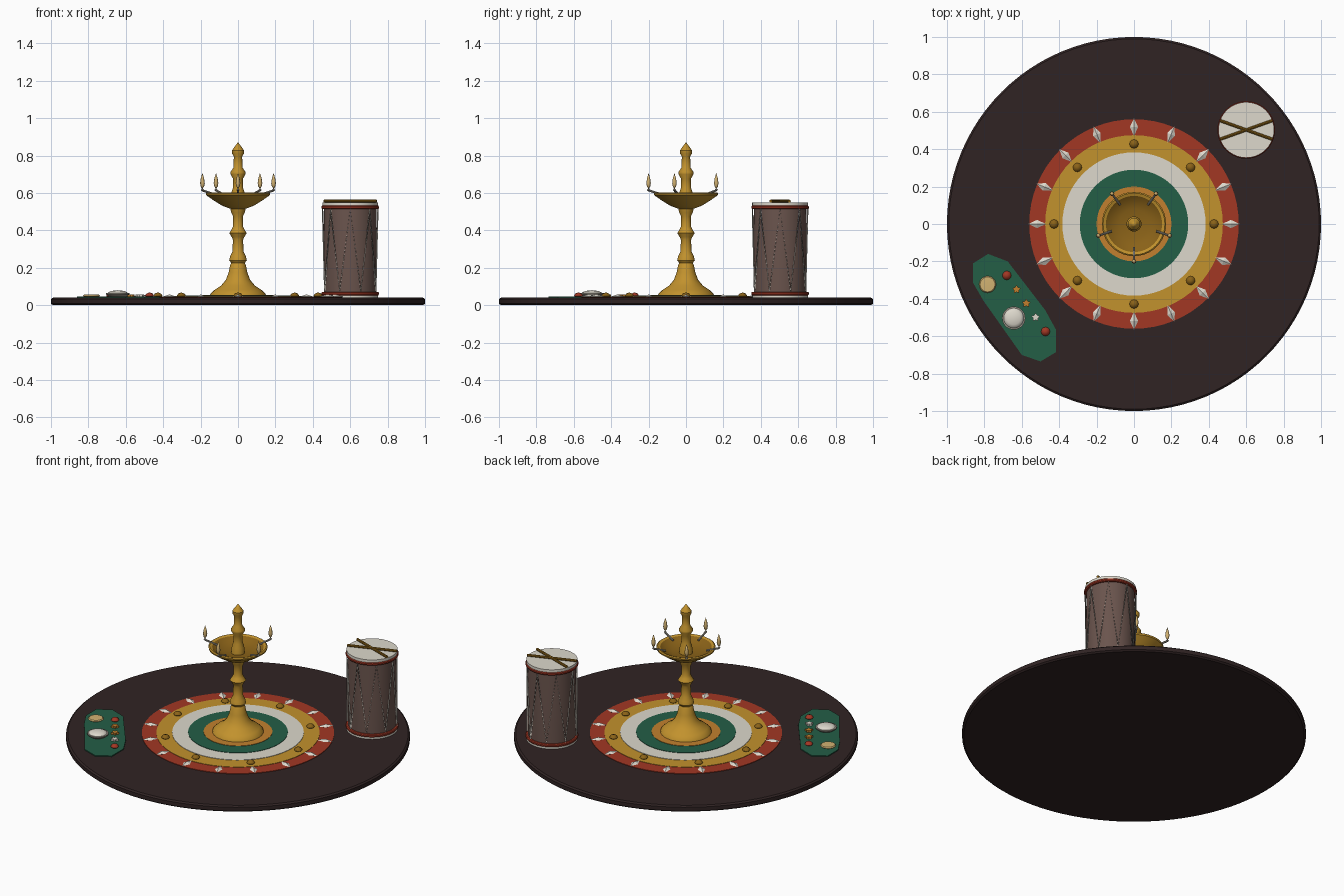
import bpy, bmesh, math
from mathutils import Vector

old = bpy.data.objects.get("Cube")
if old:
    bpy.data.objects.remove(old, do_unlink=True)


def material(name, code):
    """Flat material from an sRGB hex code."""
    rgb = [int(code[i:i + 2], 16) / 255 for i in (0, 2, 4)]
    col = [((c + 0.055) / 1.055) ** 2.4 for c in rgb] + [1]
    m = bpy.data.materials.new(name)
    m.use_nodes = True
    m.diffuse_color = col
    m.node_tree.nodes["Principled BSDF"].inputs["Base Color"].default_value = col
    return m


DARK = material("dark wood", "302323")
RED = material("red", "A23724")
GOLD = material("gold", "C2922D")
WHITE = material("ivory white", "DDD8CC")
GREEN = material("green", "245E46")
ORANGE = material("orange", "C2802E")
BRASS = material("dark brass", "8A6218")
BROWN = material("drum brown", "6A544D")
TAN = material("pale tan", "D2B272")
GREY = material("wick grey", "9A9488")


def finish(name, bm, mat, loc=(0, 0, 0), smooth=35):
    bmesh.ops.recalc_face_normals(bm, faces=bm.faces)
    me = bpy.data.meshes.new(name)
    bm.to_mesh(me)
    bm.free()
    me.materials.append(mat)
    if smooth:
        me.polygons.foreach_set("use_smooth", [True] * len(me.polygons))
        me.set_sharp_from_angle(angle=math.radians(smooth))
    ob = bpy.data.objects.new(name, me)
    ob.location = loc
    bpy.context.collection.objects.link(ob)
    return ob


def lathe(name, profile, mat, segs=32, loc=(0, 0, 0), smooth=35):
    """Spin a closed (radius, height) profile around z."""
    bm = bmesh.new()
    vs = [bm.verts.new((r, 0, z)) for r, z in profile]
    es = [bm.edges.new(p) for p in zip(vs, vs[1:])]
    bmesh.ops.spin(bm, geom=vs + es, cent=(0, 0, 0), axis=(0, 0, 1),
                   angle=math.tau, steps=segs, use_merge=True)
    bmesh.ops.remove_doubles(bm, verts=bm.verts, dist=1e-5)
    return finish(name, bm, mat, loc, smooth)


def disc(name, r, z0, z1, mat, segs=32, loc=(0, 0, 0)):
    return lathe(name, [(0, z0), (r, z0), (r, z1), (0, z1)], mat, segs, loc)


def prism(name, points, z0, z1, mat, loc=(0, 0, 0)):
    bm = bmesh.new()
    face = bm.faces.new([bm.verts.new((x, y, z0)) for x, y in points])
    top = bmesh.ops.extrude_face_region(bm, geom=[face])["geom"]
    for v in top:
        if isinstance(v, bmesh.types.BMVert):
            v.co.z = z1
    return finish(name, bm, mat, loc, 0)


def rod(name, a, b, r, mat):
    a, b = Vector(a), Vector(b)
    ob = disc(name, r, 0, (b - a).length, mat, 8, a)
    ob.rotation_euler = (b - a).to_track_quat("Z", "Y").to_euler()
    return ob


def polar(r, deg, z=0):
    a = math.radians(deg)
    return (r * math.cos(a), r * math.sin(a), z)


# Round platform
lathe("platform", [(0, 0), (.99, 0), (1, .008), (1, .032), (.99, .04), (0, .04)], DARK, 96)

# Concentric floor pattern
rings = [("red", .56, RED), ("gold", .475, GOLD), ("white", .383, WHITE),
         ("green", .29, GREEN), ("orange", .2, ORANGE)]
for i, (label, r, mat) in enumerate(rings):
    disc(label + "_floor_ring", r, .038, .0435 + .0025 * i, mat, 64)
for i in range(16):
    ang = 22.5 * i
    d = lathe("petal_diamond", [(0, -1), (1, 0), (0, 1)], WHITE, 4, polar(.518, ang, .046), 0)
    d.scale = (.048, .022, .012)
    d.rotation_euler.z = math.radians(ang)
dome = [(0, -.012), (.016, -.01), (.024, 0), (.017, .012), (0, .018)]
for i in range(8):
    lathe("gold_stud", dome, BRASS, 12, polar(.428, 45 * i, .05), 60)

# Oil lamp: foot and stem
lathe("lamp_stem", [
    (0, .05), (.15, .05), (.147, .062), (.125, .082), (.09, .105), (.065, .135),
    (.05, .175), (.042, .215), (.036, .225), (.047, .24), (.042, .262), (.03, .285),
    (.027, .35), (.034, .365), (.046, .385), (.034, .405), (.027, .42), (.026, .475),
    (.036, .495), (.042, .52), (0, .525)], GOLD)
# Oil lamp: bowl, rim and finial
lathe("lamp_bowl", [(0, .515), (.04, .515), (.085, .532), (.13, .56), (.17, .588),
                    (.172, .598), (.165, .603), (.15, .597)], GOLD, 40)
lathe("bowl_interior", [(.152, .597), (.125, .577), (.08, .562), (0, .558)], BRASS, 40)
lathe("lamp_finial", [
    (0, .555), (.04, .555), (.036, .6), (.028, .625), (.026, .675), (.04, .7),
    (.04, .712), (.025, .735), (.022, .795), (.031, .81), (.032, .828),
    (.016, .85), (0, .872)], GOLD, 24)

# Five wicks and flames
flame = [(0, 0), (.009, .012), (.0125, .03), (.009, .055), (0, .085)]
for i in range(5):
    ang = -90 + 72 * i
    rod("wick", polar(.125, ang, .59), polar(.2, ang, .614), .006, GREY)
    lathe("wick_tip", [(0, -.009), (.009, 0), (0, .011)], GREY, 8, polar(.2, ang, .616))
    lathe("flame", flame, TAN, 10, polar(.2, ang, .622), 60)

# Drum
DX, DY = .6, .503
at = (DX, DY, 0)
lathe("drum_body", [(0, .05), (.14, .05), (.144, .28), (.14, .53), (0, .53)], BROWN, 40, at)
for label, z0, z1 in (("bottom", .04, .056), ("top", .53, .549)):
    disc("drum_head_" + label, .149, z0, z1, WHITE, 40, at)
for label, z in (("lower", .062), ("upper", .523)):
    lathe("drum_hoop_" + label, [(.135, z - .009), (.15, z - .009), (.154, z - .004),
                                 (.154, z + .004), (.15, z + .009), (.135, z + .009)],
          RED, 40, at)
rope = bpy.data.curves.new("drum_rope", "CURVE")
rope.dimensions = "3D"
rope.bevel_depth = .0035
rope.bevel_resolution = 1
line = rope.splines.new("POLY")
line.points.add(15)
line.use_cyclic_u = True
for i, p in enumerate(line.points):
    p.co = (*polar(.148, 22.5 * i, .075 if i % 2 else .515), 1)
rope.materials.append(WHITE)
rope_ob = bpy.data.objects.new("drum_rope", rope)
rope_ob.location = at
bpy.context.collection.objects.link(rope_ob)
for s in (-1, 1):
    rod("drumstick", (DX - .14, DY - .05 * s, .556), (DX + .14, DY + .05 * s, .556), .008, BRASS)

# Offering mat
prism("offering_mat", [(-.86, -.21), (-.78, -.16), (-.675, -.2), (-.475, -.46), (-.417, -.565),
                       (-.417, -.685), (-.5, -.735), (-.6, -.7), (-.805, -.41), (-.86, -.315)],
      .039, .046, GREEN)

# Offerings on the mat
lathe("flat_bread", [(0, .044), (.04, .045), (.045, .05), (.04, .056), (0, .058)],
      TAN, 20, (-.783, -.323, 0))
plate = (-.643, -.503, 0)
lathe("plate_rim", [(0, .045), (.045, .045), (.062, .058), (.062, .064), (.05, .065)],
      GREY, 28, plate)
lathe("white_mound", [(0, .055), (.055, .06), (.052, .068), (.035, .076), (0, .08)],
      WHITE, 28, plate, 60)
for x, y in ((-.68, -.275), (-.473, -.575)):
    lathe("red_flower", dome, RED, 12, (x, y, .05), 60)
star = [polar(.024 if k % 2 == 0 else .014, 90 + 36 * k)[:2] for k in range(10)]
for x, y, mat in ((-.628, -.35, ORANGE), (-.576, -.424, ORANGE), (-.526, -.499, WHITE)):
    prism("star_flower", star, .044, .058, mat, (x, y, 0))
